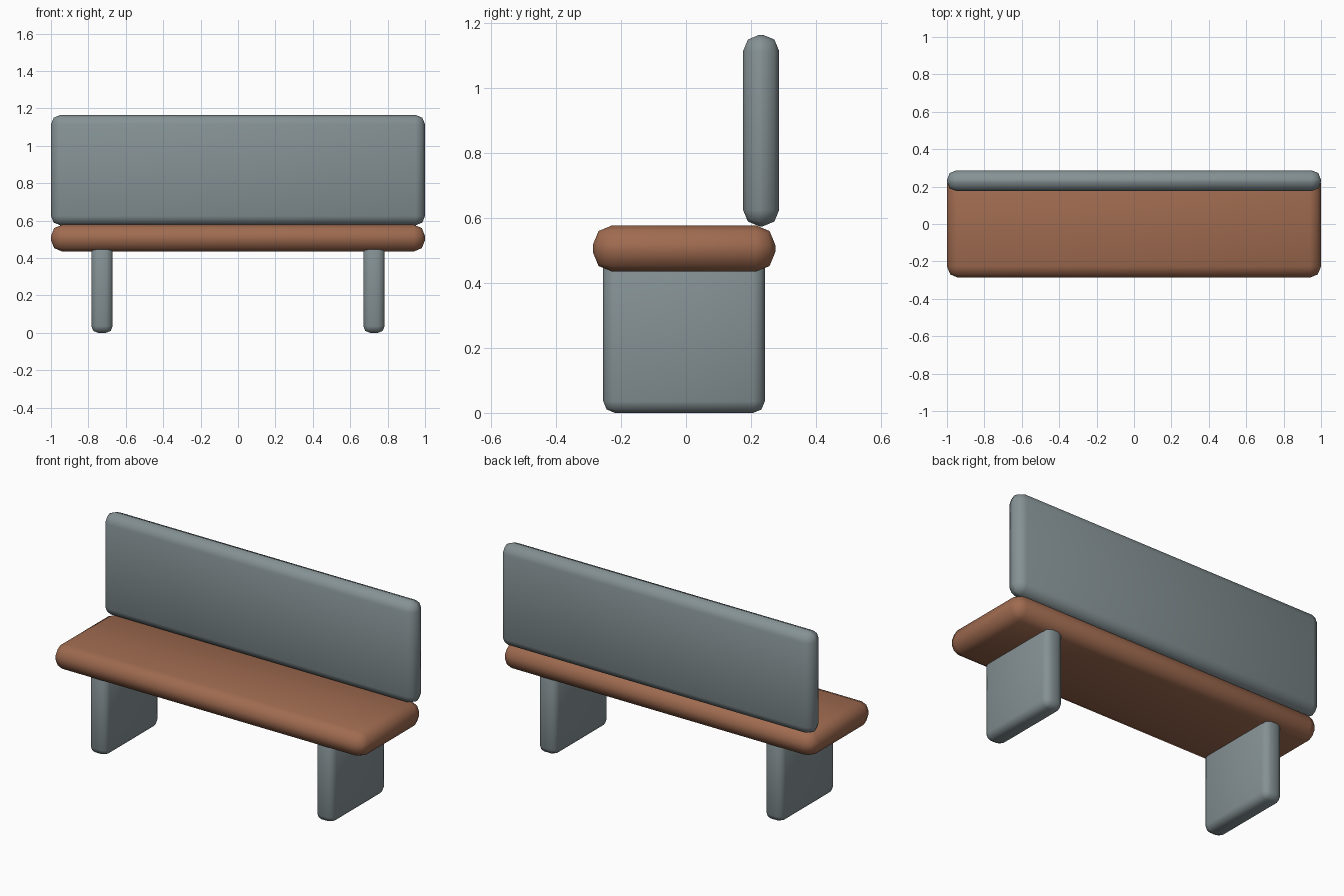
import bpy

default_cube = bpy.data.objects.get("Cube")
if default_cube:
    bpy.data.objects.remove(default_cube, do_unlink=True)


def make_material(name, color):
    mat = bpy.data.materials.new(name)
    mat.use_nodes = True
    mat.diffuse_color = color
    mat.node_tree.nodes["Principled BSDF"].inputs["Base Color"].default_value = color
    return mat


def rounded_box(name, low, high, bevel, mat):
    """Box between two corners with softly rounded edges."""
    center = [(a + b) / 2 for a, b in zip(low, high)]
    bpy.ops.mesh.primitive_cube_add(size=1, location=center)
    obj = bpy.context.object
    obj.name = name
    obj.scale = [b - a for a, b in zip(low, high)]
    bpy.ops.object.transform_apply(location=False, rotation=False, scale=True)
    mod = obj.modifiers.new("rounded_edges", 'BEVEL')
    mod.width = bevel
    mod.segments = 2
    bpy.ops.object.modifier_apply(modifier=mod.name)
    bpy.ops.object.shade_smooth_by_angle(angle=0.87)
    obj.data.materials.append(mat)
    return obj


wood = make_material("brown_wood", (0.35, 0.147, 0.08, 1))
stone = make_material("grey_stone", (0.235, 0.285, 0.3, 1))

# Seat slab and backrest
rounded_box("seat", (-1, -0.287, 0.435), (1, 0.275, 0.578), 0.06, wood)
rounded_box("backrest", (-1, 0.176, 0.575), (1, 0.287, 1.165), 0.05, stone)

# Slab legs on both sides
for side, label in ((1, "left"), (-1, "right")):
    x = side * 0.727
    rounded_box(label + "_leg", (x - 0.057, -0.255, 0),
                (x + 0.057, 0.243, 0.49), 0.036, stone)
